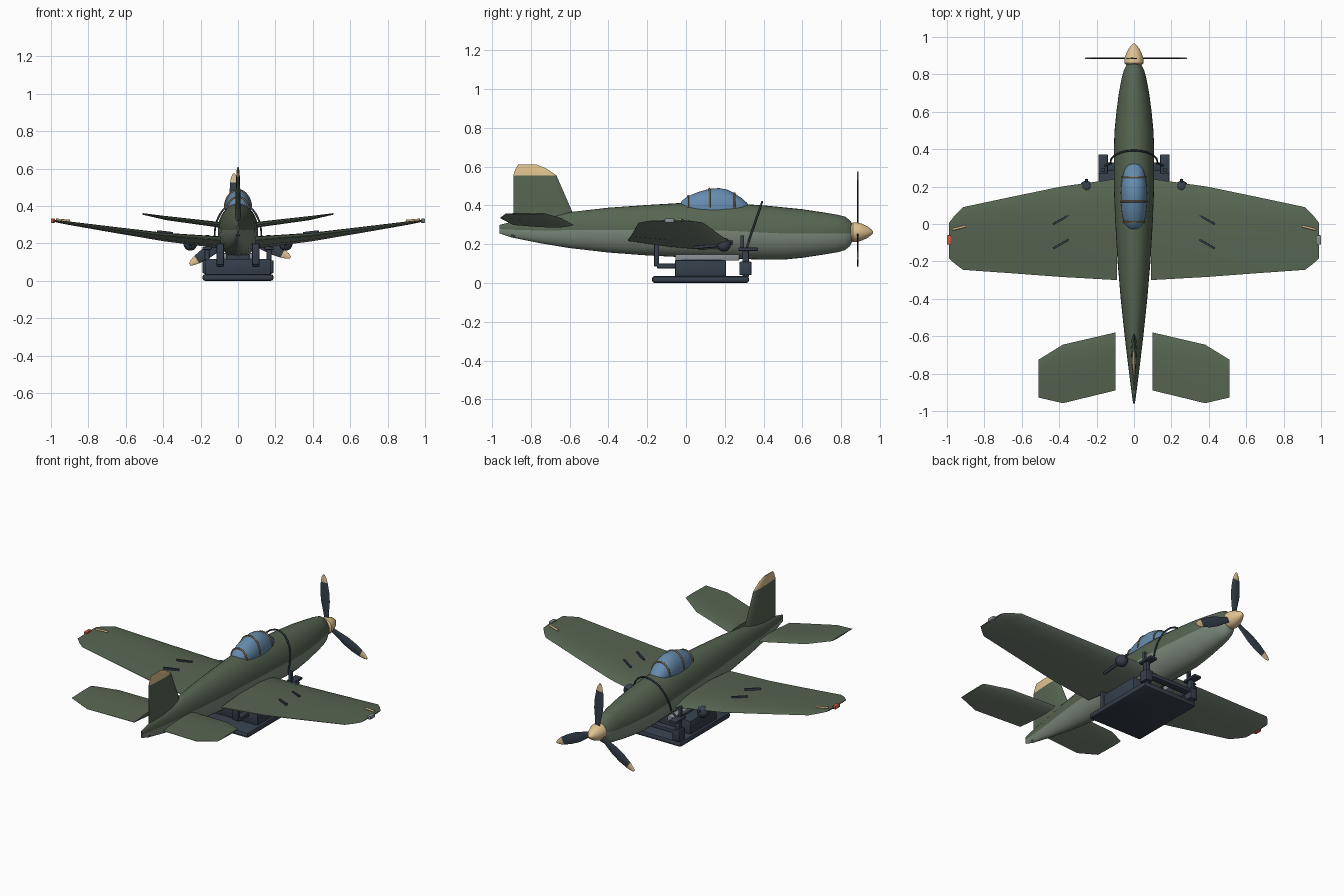
import bpy, bmesh
from math import sin, cos, pi, radians
from mathutils import Vector, Matrix

if "Cube" in bpy.data.objects:
    bpy.data.objects.remove(bpy.data.objects["Cube"], do_unlink=True)


def material(name, r, g, b):
    m = bpy.data.materials.new(name)
    m.use_nodes = True
    m.diffuse_color = (r, g, b, 1)
    m.node_tree.nodes["Principled BSDF"].inputs["Base Color"].default_value = (r, g, b, 1)
    return m


GREEN = material("olive green", .095, .13, .085)
BELLY = material("grey green", .2, .25, .2)
TAN = material("sand tan", .75, .55, .28)
GLASS = material("canopy blue", .13, .26, .42)
FRAME = material("frame brown", .28, .18, .08)
DARK = material("dark steel", .036, .05, .07)
PALE = material("pale steel", .25, .28, .3)
RED = material("lamp red", .65, .12, .07)


def finish(bm, name, mats, angle=35):
    bmesh.ops.recalc_face_normals(bm, faces=bm.faces[:])
    me = bpy.data.meshes.new(name)
    bm.to_mesh(me)
    bm.free()
    ob = bpy.data.objects.new(name, me)
    bpy.context.collection.objects.link(ob)
    for m in mats:
        me.materials.append(m)
    bpy.ops.object.select_all(action='DESELECT')
    ob.select_set(True)
    bpy.context.view_layer.objects.active = ob
    bpy.ops.object.shade_smooth_by_angle(angle=radians(angle))
    return ob


def loft(name, rings, mats, rule=lambda i, j: 0):
    """Skin closed rings; rule(ring, segment) picks the material."""
    bm = bmesh.new()
    vs = [[bm.verts.new(p) for p in ring] for ring in rings]
    n = len(rings[0])
    for i in range(len(vs) - 1):
        for j in range(n):
            k = (j + 1) % n
            f = bm.faces.new((vs[i][j], vs[i][k], vs[i + 1][k], vs[i + 1][j]))
            f.material_index = rule(i, j)
    for i, ring in ((0, vs[0]), (len(vs) - 2, vs[-1])):
        bm.faces.new(ring).material_index = rule(i, 0)
    return finish(bm, name, mats)


def ellipse(y, zc, rx, rz, n=32):
    return [Vector((rx * cos(2 * pi * k / n), y, zc + rz * sin(2 * pi * k / n))) for k in range(n)]


FOIL = [(0, 0), (.03, .3), (.12, .75), (.3, 1), (.6, .75), (1, .08)]
UPPER = len(FOIL) - 1


def foil(lead, trail, thick):
    """Section as (chord position, offset): upper side, then lower side back."""
    up = [(lead + (trail - lead) * f, h * thick / 2) for f, h in FOIL]
    return up + [(y, -h) for y, h in reversed(up[1:])]


def box(name, x, y, z, mat, bevel=.006, rot=None):
    """Box from (min, max) extents."""
    size = [b - a for a, b in (x, y, z)]
    mid = Vector([(a + b) / 2 for a, b in (x, y, z)])
    bm = bmesh.new()
    bmesh.ops.create_cube(bm, size=1)
    bmesh.ops.scale(bm, vec=size, verts=bm.verts)
    if bevel:
        bmesh.ops.bevel(bm, geom=bm.edges[:], offset=bevel, segments=2, affect='EDGES', profile=.5)
    bm.transform(Matrix.Translation(mid) @ (rot or Matrix()))
    return finish(bm, name, [mat])


def tube(name, pts, r, mat):
    cu = bpy.data.curves.new(name, 'CURVE')
    cu.dimensions = '3D'
    cu.bevel_depth = r
    cu.bevel_resolution = 2
    cu.use_fill_caps = True
    sp = cu.splines.new('POLY')
    sp.points.add(len(pts) - 1)
    for p, co in zip(sp.points, pts):
        p.co = (*co, 1)
    cu.materials.append(mat)
    ob = bpy.data.objects.new(name, cu)
    bpy.context.collection.objects.link(ob)
    return ob


# Fuselage: y, half width, top, bottom; lower half in the belly colour
BODY = [(-.96, .005, .3, .255), (-.9, .013, .315, .235), (-.75, .032, .335, .205),
        (-.6, .05, .365, .18), (-.4, .071, .388, .157), (-.2, .088, .402, .142),
        (0, .1, .414, .132), (.2, .108, .413, .127), (.4, .108, .4, .12), (.5, .104, .39, .12),
        (.6, .094, .38, .13), (.7, .081, .365, .145), (.78, .066, .352, .158),
        (.82, .055, .342, .17), (.845, .043, .322, .19), (.86, .032, .3, .222)]
loft("fuselage", [ellipse(y, (t + b) / 2, w, (t - b) / 2) for y, w, t, b in BODY],
     [GREEN, BELLY], lambda i, j: int(j >= 16))

# Spinner
HUB = .262
loft("spinner", [ellipse(y, HUB, r, r, 24) for y, r in
     ((.85, .042), (.86, .051), (.885, .05), (.91, .042), (.935, .03), (.955, .015), (.965, .003))], [TAN])

# Propeller: three flat blades with painted tips
BLADE = [(.03, .014), (.08, .02), (.15, .031), (.21, .031), (.265, .024), (.295, .016), (.312, .006)]
for k in range(3):
    turn = Matrix.Rotation(radians(-4 + 120 * k), 4, 'Y')
    rings = []
    for r, w in BLADE:
        ring = [Vector((w * cos(a * pi / 4), .004 * sin(a * pi / 4), r)) for a in range(8)]
        rings.append([turn @ p + Vector((0, .885, HUB)) for p in ring])
    loft(f"propeller_blade_{k + 1}", rings, [DARK, TAN], lambda i, j: int(i >= 4))

# Canopy with frame hoops
CANOPY = [(-.035, .012, .4), (-.02, .035, .425), (.01, .054, .447), (.06, .065, .468), (.12, .07, .485),
          (.17, .071, .489), (.21, .068, .482), (.25, .062, .462), (.29, .05, .435),
          (.315, .033, .412), (.327, .012, .398)]
SILL = .388
loft("canopy", [ellipse(y, SILL, w, t - SILL) for y, w, t in CANOPY], [GLASS])
for k, s in enumerate((2, 4, 7)):
    y, w, t = CANOPY[s]
    tube(f"canopy_frame_{k + 1}", ellipse(y, SILL, w + .001, t - SILL + .001)[:17], .005, FRAME)

# Fin with painted top
FIN = [(.29, -.56, -.89, .034), (.36, -.583, -.89, .032), (.555, -.668, -.89, .02),
       (.59, -.72, -.878, .014), (.61, -.77, -.865, .006)]
loft("fin", [[Vector((h, y, z)) for y, h in foil(a, b, t)] for z, a, b, t in FIN],
     [GREEN, TAN], lambda i, j: int(i >= 2))

# Wings and tailplanes: x, leading y, trailing y, z, thickness, rear rise
WING = [(.09, .242, -.3, .207, .065, .02), (.39, .2, -.283, .235, .046, .012),
        (.66, .144, -.263, .273, .032, .006), (.915, .09, -.245, .31, .018, 0),
        (.955, .05, -.215, .316, .014, 0), (.988, .008, -.185, .321, .008, 0)]
TAIL = [(.1, -.58, -.89, .3, .03, 0), (.38, -.645, -.958, .335, .022, 0), (.51, -.725, -.928, .358, .008, 0)]


def panel(name, table, s):
    rings = []
    for x, a, b, z, t, rise in table:
        rings.append([Vector((s * x, y, z + h + rise * ((y - a) / (b - a) - .4))) for y, h in foil(a, b, t)])
    loft(name, rings, [GREEN, BELLY], lambda i, j: int(j >= UPPER))


for s, side in ((1, "left"), (-1, "right")):
    panel(side + "_wing", WING, s)
    panel(side + "_tailplane", TAIL, s)

    # Wing fittings
    for k, y in enumerate((.023, -.107)):
        rot = Matrix.Rotation(-.12 * s, 4, 'Y') @ Matrix.Rotation(-.52 * s, 4, 'Z')
        mid = .39 * s
        box(f"{side}_wing_strip_{k + 1}", (mid - .046, mid + .046), (y - .005, y + .005),
            (.252, .266), DARK, 0, rot)
    tube(side + "_tip_probe", [(s * .9, -.012, .321), (s * .972, -.03, .327)], .006, TAN)
    mid = s * .989
    box(side + "_tip_lamp", (mid - .011, mid + .011), (-.11, -.06), (.31, .333), PALE if s > 0 else RED, .005)

    # Underwing pod with its barrel
    bm = bmesh.new()
    bmesh.ops.create_uvsphere(bm, u_segments=20, v_segments=12, radius=.036)
    bm.transform(Matrix.Translation((s * .255, .195, .197)))
    finish(bm, side + "_pod", [DARK])
    tube(side + "_pod_arm", [(s * .255, .04, .182), (s * .255, .15, .192), (s * .255, .24, .215)], .008, DARK)

    # Cradle posts on each side
    lo, hi = sorted((s * .14, s * .19))
    box(side + "_front_foot", (lo, hi), (.275, .338), (.04, .11), DARK)
    box(side + "_front_post", (lo + .012, hi - .012), (.29, .325), (.03, .18), DARK)
    box(side + "_front_clamp", (lo, hi), (.27, .372), (.166, .182), DARK, .004)
    box(side + "_front_upright", (lo + .015, hi - .015), (.28, .3), (.17, .245), DARK, .004)
    lo, hi = sorted((s * .075, s * .115))
    box(side + "_rear_post", (lo, hi), (-.165, -.138), (.085, .2), DARK)
    box(side + "_rear_foot", (lo, hi), (-.15, -.04), (.075, .1), DARK)
    lo, hi = sorted((s * .06, s * .1))
    box(side + "_rail", (lo, hi), (-.055, .275), (.115, .148), PALE, .005)
    tube(side + "_clamp_brace", [(s * .125, .325, .215), (s * .16, .31, .172)], .006, DARK)

# Launch cradle
box("cradle_skid", (-.19, .19), (-.175, .325), (0, .036), DARK, .014)
box("cradle_body", (-.175, .175), (-.057, .205), (.03, .118), DARK)
box("cradle_crossbar", (-.17, .17), (.285, .33), (.08, .105), DARK)
box("cradle_saddle", (-.1, .1), (-.03, .19), (.11, .14), DARK)

# Retaining hoop over the nose
hoop = []
for k in range(25):
    a = radians(-10 + 200 * k / 24)
    hoop.append((.125 * cos(a), .333 + .06 * sin(a), .245 + .174 * sin(a)))
tube("retaining_hoop", hoop, .005, DARK)

# Tail stub
tube("tail_stub", [(0, -.9, .25), (0, -.82, .235)], .012, DARK)
